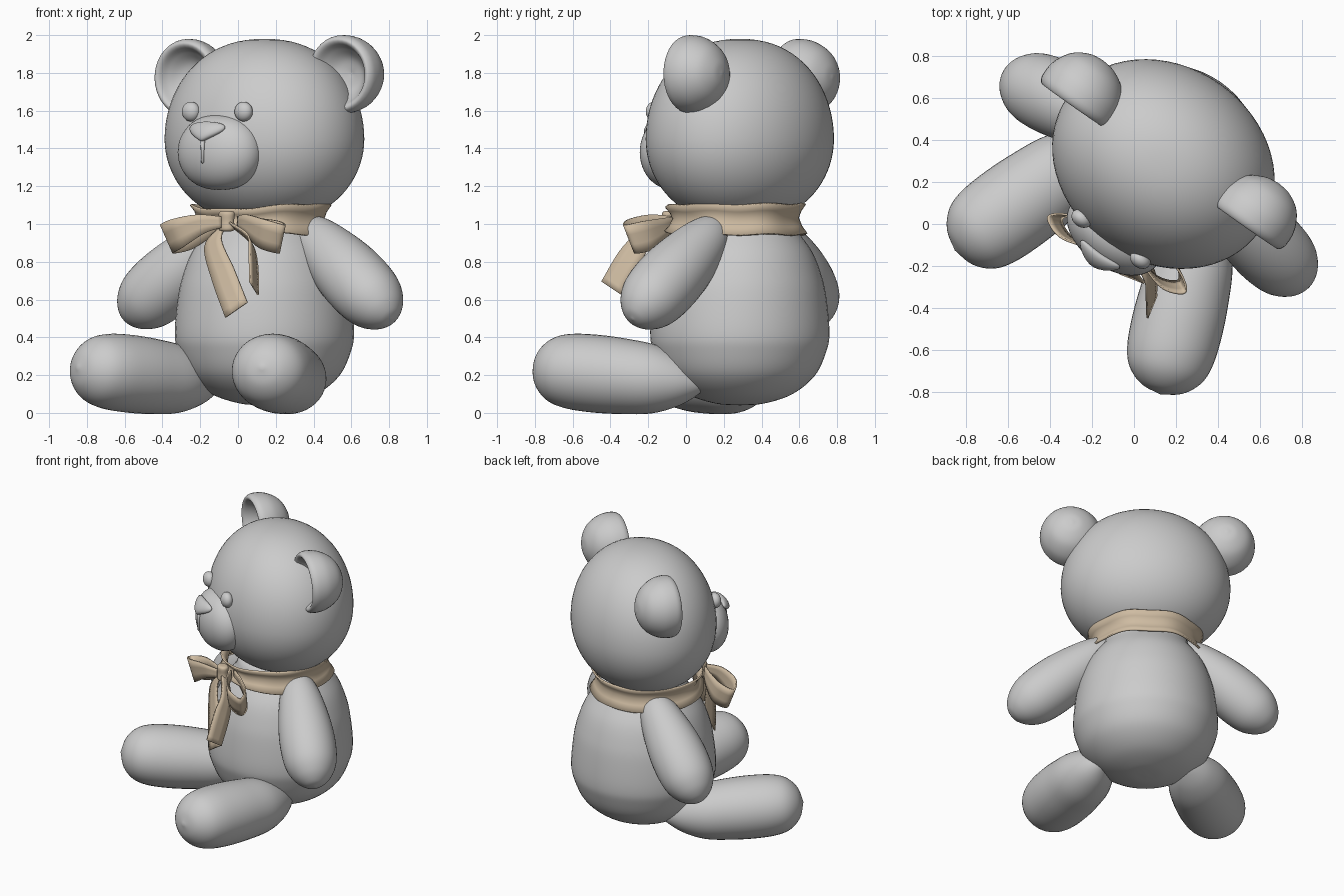
import bpy, bmesh, math
from mathutils import Vector, Matrix

if "Cube" in bpy.data.objects:
    bpy.data.objects.remove(bpy.data.objects["Cube"])

# The bear is built facing -y, then turned and shifted into place
PLACE = Matrix.Translation((0.14, 0.285, 0)) @ Matrix.Rotation(math.radians(-35), 4, 'Z')
tan = bpy.data.materials.new("tan_ribbon")
tan.diffuse_color = (0.62, 0.50, 0.36, 1)
tan.use_nodes = True
tan.node_tree.nodes["Principled BSDF"].inputs["Base Color"].default_value = tan.diffuse_color


def finish(name, bm, mat=None):
    bmesh.ops.remove_doubles(bm, verts=bm.verts, dist=1e-4)
    bmesh.ops.recalc_face_normals(bm, faces=bm.faces)
    me = bpy.data.meshes.new(name)
    bm.to_mesh(me)
    bm.free()
    me.transform(PLACE)
    for p in me.polygons:
        p.use_smooth = True
    ob = bpy.data.objects.new(name, me)
    bpy.context.collection.objects.link(ob)
    if mat:
        me.materials.append(mat)
    return ob


def smooth_path(pts, n=6):
    """Catmull-Rom interpolation of points of any dimension."""
    P = [Vector(p) for p in pts]
    P = [2 * P[0] - P[1]] + P + [2 * P[-1] - P[-2]]
    out = []
    for i in range(1, len(P) - 2):
        a, b, c, d = P[i - 1:i + 3]
        for k in range(n):
            t = k / n
            out.append(0.5 * (2 * b + (c - a) * t + (2 * a - 5 * b + 4 * c - d) * t * t
                              + (3 * b - a - 3 * c + d) * t ** 3))
    return out + [P[-2]]


def lathe(name, prof, origin=(0, 0, 0), axis=(0, 0, 1), sx=1, sy=1, seg=56, mat=None):
    """Turn a (radius, distance) profile around an axis."""
    origin, axis = Vector(origin), Vector(axis).normalized()
    u = Vector((1, 0, 0)) if abs(axis.x) < 0.1 else axis.cross((0, 0, 1)).normalized()
    v = axis.cross(u).normalized()
    bm = bmesh.new()
    rows = []
    for r, t in prof:
        r = max(r, 0)
        rows.append([bm.verts.new(origin + axis * t + u * (r * sx * math.cos(a)) + v * (r * sy * math.sin(a)))
                     for a in (2 * math.pi * k / seg for k in range(seg))])
    for A, B in zip(rows, rows[1:]):
        for k in range(seg):
            j = (k + 1) % seg
            bm.faces.new((A[k], A[j], B[j], B[k]))
    return finish(name, bm, mat)


def limb(name, start, end, radii, wide=1):
    """Soft tapered limb from a pointed root to a rounded end."""
    d = Vector(end) - Vector(start)
    lathe(name, smooth_path([(r, t * d.length) for t, r in radii]), start, d, wide, seg=40)


def ellipsoid(name, c, s, power=1.0):
    prof = [(max(math.sin(a), 0) ** power, -math.cos(a)) for a in (math.pi * k / 24 for k in range(25))]
    lathe(name, [(r, z * s[2]) for r, z in prof], c, (0, 0, 1), s[0], s[1], 40)


def ribbon(name, pts, n=6):
    """Strip of cloth; each point is a centre and a width vector."""
    bm = bmesh.new()
    rows = []
    for q in smooth_path([Vector(list(c) + list(w)) for c, w in pts], n):
        c, w = Vector(q[:3]), Vector(q[3:])
        rows.append([bm.verts.new(c + w * f) for f in (-0.5, -0.17, 0.17, 0.5)])
    for A, B in zip(rows, rows[1:]):
        for k in range(3):
            bm.faces.new((A[k], A[k + 1], B[k + 1], B[k]))
    ob = finish(name, bm, tan)
    m = ob.modifiers.new("thickness", 'SOLIDIFY')
    m.thickness, m.offset = 0.01, 0


# Body
lathe("body", smooth_path([(0, .04), (.13, .05), (.28, .1), (.40, .2), (.46, .33), (.475, .43), (.46, .6),
                           (.435, .72), (.385, .85), (.30, .97), (.24, 1.06), (0, 1.1)]))

# Head: taller above its widest line than below
head = []
for k in range(41):
    a = -math.pi / 2 + math.pi * k / 40
    s = math.sin(a)
    head.append((max(math.cos(a), 0) ** 0.9, 1.45 + s * (0.53 if s > 0 else 0.45)))
lathe("head", head, sx=0.557, sy=0.467, seg=64)

# Muzzle
ellipsoid("muzzle", (0, -.41, 1.38), (.25, .16, .2), .88)

# Paired parts
ear = smooth_path([(0, .11), (.08, .09), (.135, .04), (.168, -.005), (.192, -.008), (.207, .03),
                   (.195, .11), (.145, .19), (.07, .236), (0, .248)])
arm = [(0, 0), (.05, .065), (.15, .115), (.3, .15), (.5, .177), (.68, .182), (.82, .165), (.92, .12), (.98, .06), (1, 0)]
leg = [(0, 0), (.04, .05), (.15, .125), (.3, .18), (.48, .2), (.65, .206), (.8, .197), (.9, .165), (.97, .095), (1, 0)]
for side, s in (("right", -1), ("left", 1)):
    lathe(side + "_ear", ear, (s * .498 - .008, -.008, 1.782 + s * .01), (s * .05, 1, 0.02), seg=40)
    ellipsoid(side + "_eye", (s * .17, -.435, 1.595), (.052, .04, .052))
    limb(side + "_arm", (s * .195, .035, 1.02), (s * .865 + .015, -.08, .495), arm)
    limb(side + "_leg", (s * .27, -.02, .15), (s * .597 + .02, -.905, .24), leg, 1.06)

# Nose: flattened ball, narrowed downwards and bent around the muzzle
bm = bmesh.new()
bmesh.ops.create_uvsphere(bm, u_segments=28, v_segments=18, radius=1)
for v in bm.verts:
    x, y, z = v.co
    w = 0.2 + 1.0 * ((z + 1) / 2) ** 0.8
    v.co = (x * .13 * w, -.555 + y * .032 + .03 * (x * w) ** 2 + .02 * z, 1.49 + z * .052)
finish("nose", bm)

# Mouth stitch
stitch = [(0, 0), (.012, .004), (.01, .06), (.007, .13), (0, .135)]
lathe("mouth_line", stitch, (0, -.57, 1.455), (0, -.01, -1), seg=12)

# Neck ribbon, a waisted band narrowing towards the bow
bm = bmesh.new()
rows = []
N = 72
for k in range(N):
    a = 2 * math.pi * k / N
    f = max(0, -math.sin(a)) ** 3
    wob = .004 * math.sin(7 * a)
    row = []
    for r, z in ((.348, 1.105 - .03 * f), (.325, 1.07 - .02 * f), (.312, 1.03 - .005 * f),
                 (.328, .985 + .005 * f), (.355, .945 + .03 * f)):
        r += wob - .005 * f
        row.append(bm.verts.new((1.07 * r * math.cos(a), -.03 + r * 1.05 * math.sin(a), z + wob)))
    rows.append(row)
for k in range(N):
    A, B = rows[k], rows[(k + 1) % N]
    for j in range(4):
        bm.faces.new((A[j], A[j + 1], B[j + 1], B[j]))
band = finish("neck_ribbon", bm, tan)
m = band.modifiers.new("thickness", 'SOLIDIFY')
m.thickness, m.offset = 0.012, 0

# Bow loops, spreading from the knot (slightly turned to the left)
for side, s in (("right", -1), ("left", 1)):
    c = Vector((.065 + .015 * s, -.405 + .04 * s, 1.0))
    loop = [(.01, -.01, .01, 0, 0, .06), (.10, -.07, 0, .03, -.02, .10), (.23, -.105, -.05, .05, -.03, .15),
            (.325, -.06, -.08, .06, -.03, .15), (.25, .005, -.06, .05, -.03, .15),
            (.12, .02, -.02, .03, -.02, .10), (.01, .01, .01, 0, 0, .06)]
    ribbon(side + "_bow_loop", [(c + Vector((s * x, y, z)), (s * p, q, r)) for x, y, z, p, q, r in loop])

# Bow tails
ribbon("right_bow_tail", [((.04, -.42, 1.0), (.05, 0, .02)), ((-.01, -.46, .90), (.10, .01, .04)),
                          ((.08, -.495, .73), (.12, .025, .07)), ((.19, -.53, .545), (.12, .03, .08))])
ribbon("left_bow_tail", [((.07, -.415, 1.0), (-.02, .05, -.02)), ((.224, -.46, .92), (-.03, .08, -.05)),
                         ((.287, -.513, .82), (-.025, .11, -.07)), ((.345, -.589, .66), (-.025, .11, -.07))])

# Bow knot
lathe("bow_knot", smooth_path([(0, -.055), (.03, -.053), (.045, -.04), (.042, 0), (.045, .04), (.03, .053), (0, .055)], 4),
      (.05, -.42, 1.015), (0, 0, 1), 1, .8, 28, tan)
